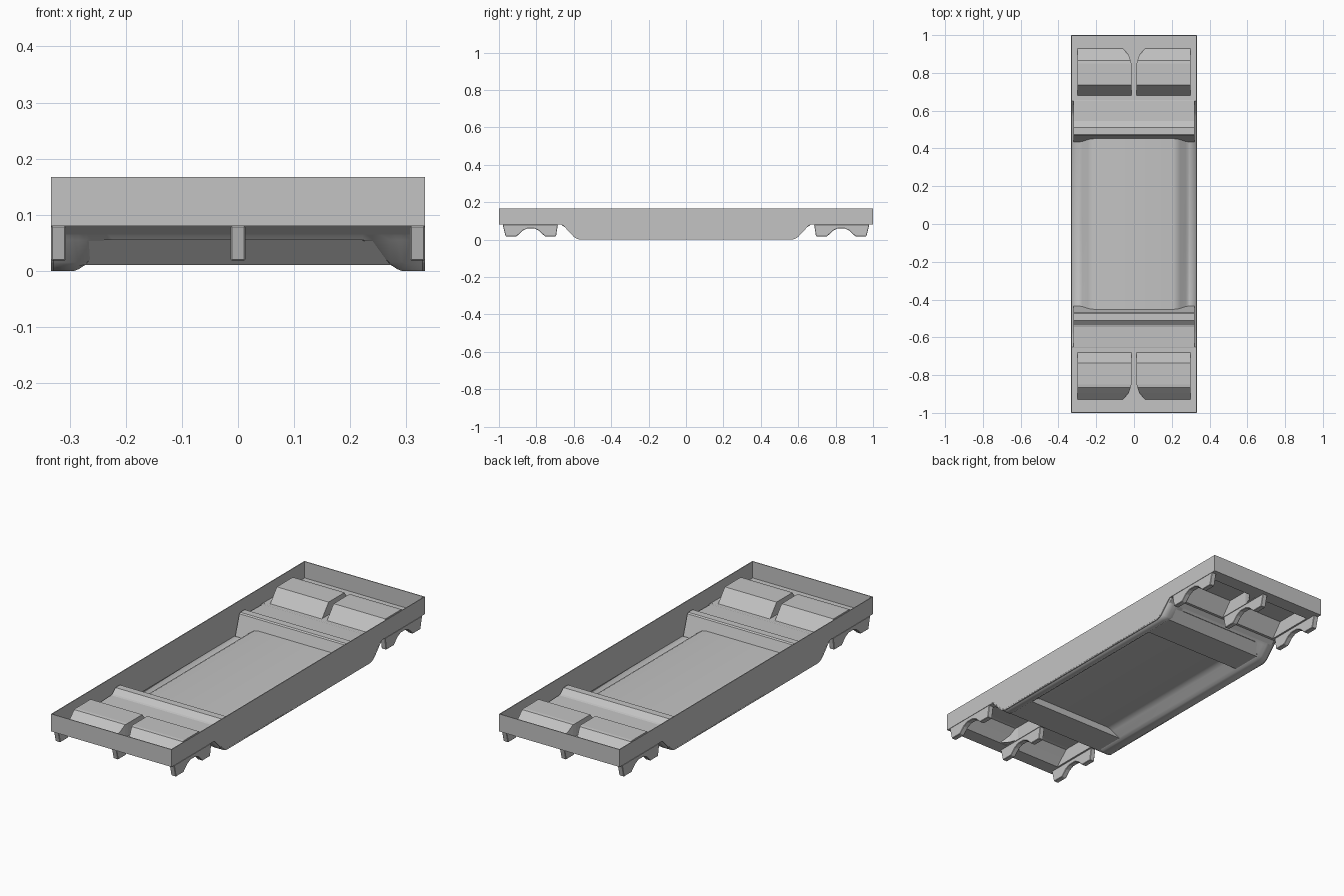
import bpy, bmesh, math

cube = bpy.data.objects.get("Cube")
if cube:
    bpy.data.objects.remove(cube, do_unlink=True)

grey = bpy.data.materials.new("plain_grey")
grey.use_nodes = True
colour = (0.55, 0.55, 0.55, 1)
grey.diffuse_color = colour
grey.node_tree.nodes["Principled BSDF"].inputs["Base Color"].default_value = colour

HALF_W, TOP, DECK = 0.333, 0.167, 0.08


def finish(name, bm, smooth=False):
    bmesh.ops.remove_doubles(bm, verts=bm.verts, dist=1e-5)
    bmesh.ops.recalc_face_normals(bm, faces=bm.faces)
    mesh = bpy.data.meshes.new(name)
    bm.to_mesh(mesh)
    bm.free()
    mesh.materials.append(grey)
    obj = bpy.data.objects.new(name, mesh)
    bpy.context.collection.objects.link(obj)
    if smooth:
        bpy.ops.object.select_all(action="DESELECT")
        obj.select_set(True)
        bpy.context.view_layer.objects.active = obj
        bpy.ops.object.shade_smooth_by_angle(angle=math.radians(30))
    return obj


def prism(name, profile, x0, x1, end, bevel=0):
    """Extrude a y-z outline along x; end mirrors it to front or back."""
    bm = bmesh.new()
    face = bm.faces.new([bm.verts.new((x0, y * end, z)) for y, z in profile])
    out = bmesh.ops.extrude_face_region(bm, geom=[face])
    moved = [v for v in out["geom"] if isinstance(v, bmesh.types.BMVert)]
    bmesh.ops.translate(bm, verts=moved, vec=(x1 - x0, 0, 0))
    if bevel:
        bmesh.ops.recalc_face_normals(bm, faces=bm.faces)
        bmesh.ops.bevel(bm, geom=bm.edges[:], offset=bevel, segments=1, affect="EDGES")
    return finish(name, bm)


def sheet(name, rows, thickness=0.0, smooth=False):
    """Skin a grid of points, with optional thickness upwards."""
    bm = bmesh.new()
    grid = [[bm.verts.new(p) for p in row] for row in rows]
    for a, b in zip(grid, grid[1:]):
        for i in range(len(a) - 1):
            bm.faces.new((a[i], a[i + 1], b[i + 1], b[i]))
    obj = finish(name, bm, smooth)
    if thickness:
        if sum(p.normal.z for p in obj.data.polygons) < 0:
            obj.data.flip_normals()
        mod = obj.modifiers.new("thickness", "SOLIDIFY")
        mod.thickness, mod.offset = thickness, 1
    return obj


# Side walls follow the dropped belly, end walls stop at the deck
belly = [(0.57, 0), (0.59, 0.008), (0.6, 0.015), (0.655, 0.074), (0.667, DECK), (1, DECK)]
outline = [(-y, z) for y, z in reversed(belly)] + belly + [(1, TOP), (-1, TOP)]
for side in (-1, 1):
    prism(f"side_wall_{'left' if side > 0 else 'right'}", outline,
          side * HALF_W, side * (HALF_W - 0.004), 1)
    prism(f"end_wall_{'back' if side > 0 else 'front'}",
          [(0.996, DECK), (1, DECK), (1, TOP), (0.996, TOP)], -HALF_W, HALF_W, side)

# Floor pan: raised middle with a lowered gutter along each side
half = [(0.205, 0.055), (0.222, 0.052), (0.24, 0.041), (0.27, 0.012),
        (0.284, 0.003), (0.292, 0), (HALF_W, 0)]
section = [(-x, z) for x, z in reversed(half)] + half
ramp = [(0, 0)] + belly[:3] + [(0.637, 0.055), (0.655, 0.074), (0.667, DECK)]
stations = [(-y, z) for y, z in reversed(ramp[1:])] + ramp
sheet("floor_pan", [[(x, y, max(z, low)) for x, z in section] for y, low in stations],
      0.006, smooth=True)

# Repeated parts at each end
ridge = [(0.435, 0.01), (0.468, 0.11), (0.475, 0.115), (0.51, 0.115), (0.535, 0.093),
         (0.545, 0.09), (0.65, 0.087), (0.667, DECK), (0.637, 0.058), (0.59, 0.01)]
hump = [(0.68, DECK, 0.014), (0.735, 0.148, 0.014), (0.85, 0.148, 0.014),
        (0.865, 0.146, 0.018), (0.895, 0.116, 0.028), (0.93, DECK, 0.06)]
leg = [(0.685, DECK), (0.695, 0.018), (0.755, 0.018), (0.785, 0.047), (0.81, 0.059),
       (0.85, 0.059), (0.875, 0.047), (0.905, 0.018), (0.965, 0.018), (0.98, DECK)]
for end, tag in ((-1, "front"), (1, "back")):
    prism(f"cross_ridge_{tag}", ridge, -0.32, 0.32, end)

    # Deck around the raised clearances
    for name, x0, x1, y0, y1 in (
            ("inner", -HALF_W, HALF_W, 0.65, 0.68), ("outer", -HALF_W, HALF_W, 0.93, 1),
            ("left", 0.3, HALF_W, 0.68, 0.93), ("right", -HALF_W, -0.3, 0.68, 0.93),
            ("middle", -0.014, 0.014, 0.68, 0.93)):
        sheet(f"deck_{name}_{tag}",
              [[(x, y * end, DECK) for x in (x0, x1)] for y in (y0, y1)], 0.005)

    for side, hand in ((-1, "right"), (1, "left")):
        # Hollow hump, its closed cheeks, and the outer leg
        sheet(f"axle_hump_{hand}_{tag}",
              [[(side * inner, y * end, DECK), (side * inner, y * end, z),
                (side * 0.3, y * end, z), (side * 0.3, y * end, DECK)]
               for y, z, inner in hump])
        sheet(f"slot_floor_{hand}_{tag}",
              [[(side * 0.014, y * end, DECK + 0.003), (side * inner, y * end, DECK + 0.003)]
               for y, z, inner in hump[2:]])
        prism(f"outer_leg_{hand}_{tag}", leg, side * 0.307, side * HALF_W, end, 0.002)
    prism(f"middle_leg_{tag}", leg, -0.013, 0.013, end, 0.002)
